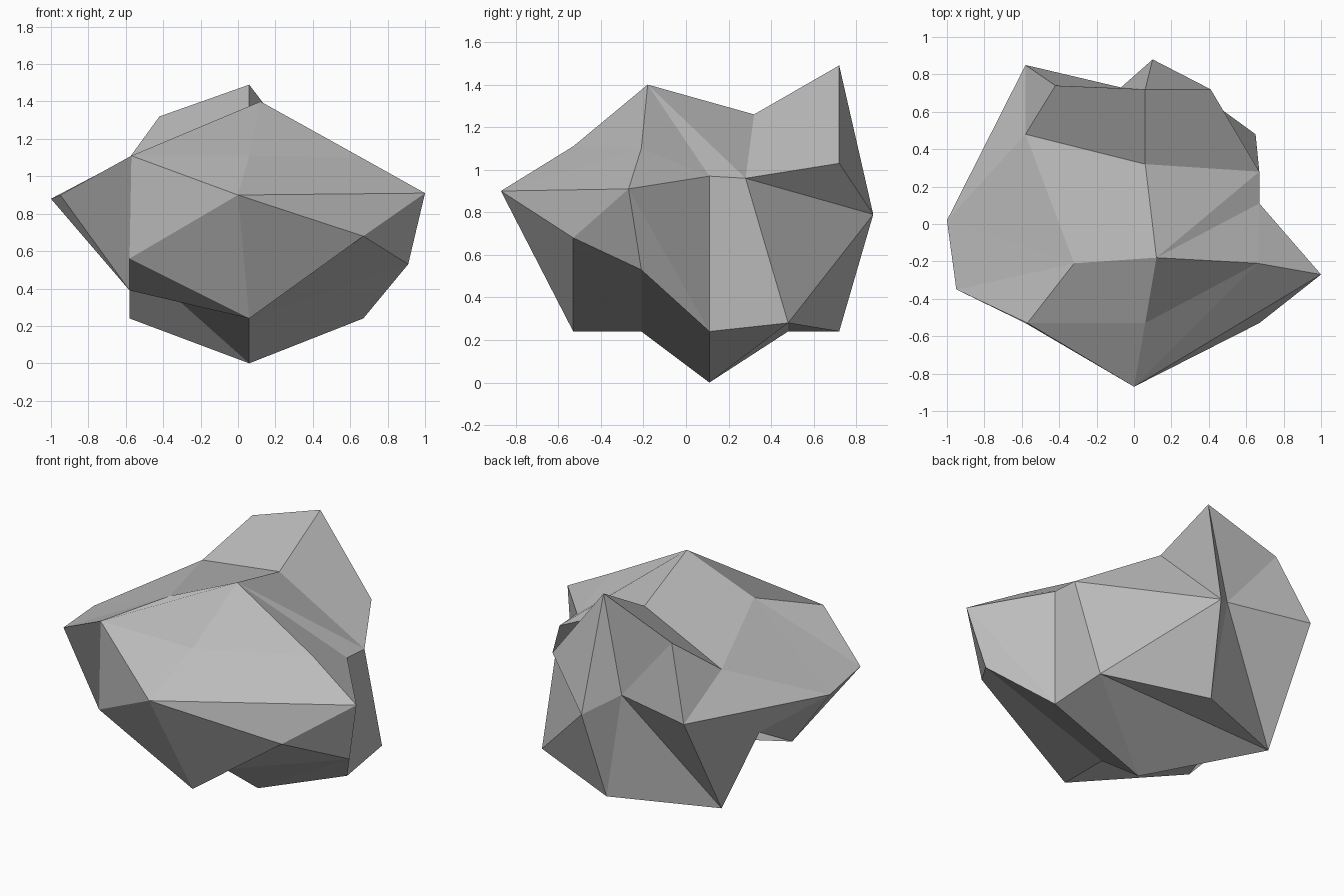
import bpy
import bmesh

if "Cube" in bpy.data.objects:
    bpy.data.objects.remove(bpy.data.objects["Cube"], do_unlink=True)

# Named corners of the boulder, grouped from its front tip to its back
corners = {
    # front tip and brow
    "nose": (0, -.87, .9), "brow_right": (-.57, -.53, 1.11),
    "brow_mid": (.06, -.53, 1.11), "brow_left": (.66, -.21, 1.1),
    "cheek_left": (1, -.27, .91), "jaw_left": (.67, -.53, .68),
    "chin": (.06, -.53, .24), "jaw_right": (-.58, -.53, .56),
    # front half of the body
    "crown": (.12, -.18, 1.4), "crown_right": (-.32, -.21, 1.21),
    "flank_left": (.67, .11, .97), "hip_left": (.67, .11, .24),
    "belly_left": (.91, -.21, .53), "throat": (.06, -.21, .24),
    "belly_right": (-.58, -.21, .39), "cheek_right": (-.95, -.35, .9),
    # rear half of the body
    "saddle": (.06, .32, 1.26), "saddle_right": (-.58, .48, 1.1),
    "saddle_left": (.67, .28, .96), "heel_left": (.65, .48, .28),
    "foot": (.06, .11, 0), "notch_right": (-.58, .11, .57),
    "flank_right": (-1, .02, .88),
    # back
    "peak": (.06, .72, 1.49), "peak_right": (-.42, .74, 1.32),
    "peak_left": (.41, .72, 1.03), "spur": (.1, .88, .79),
    "heel_back": (.04, .72, .24), "heel_right": (-.58, .48, .24),
    "back_right": (-.58, .85, .9), "hollow": (-.07, .73, .9),
}

# Each band joins a front outline to the next one; repeated corners make triangles
bands = [
    ("nose nose nose nose nose nose nose",
     "brow_right brow_mid brow_left cheek_left jaw_left chin jaw_right"),
    ("brow_right brow_mid brow_left brow_left cheek_left cheek_left cheek_left "
     "jaw_left chin chin jaw_right brow_right",
     "crown_right crown crown flank_left flank_left hip_left belly_left "
     "belly_left throat belly_right belly_right cheek_right"),
    ("crown_right crown crown flank_left hip_left hip_left belly_left throat "
     "belly_right cheek_right crown_right",
     "saddle_right saddle saddle_left saddle_left heel_left foot foot foot "
     "notch_right flank_right flank_right"),
    ("saddle_right saddle saddle_left saddle_left heel_left heel_left heel_left "
     "foot notch_right flank_right saddle_right",
     "peak_right peak peak_left spur spur heel_back heel_right "
     "heel_right heel_right back_right back_right"),
    ("peak_right peak peak peak_left spur spur heel_back heel_right back_right",
     "hollow hollow spur spur spur hollow hollow hollow hollow"),
]

bm = bmesh.new()
verts = {name: bm.verts.new(co) for name, co in corners.items()}


def join_band(front, back):
    """Fill the strip between two closed outlines."""
    pairs = list(zip(front.split(), back.split()))
    for (a, b), (d, c) in zip(pairs, pairs[1:] + pairs[:1]):
        loop = list(dict.fromkeys((a, b, c, d)))
        if len(loop) > 2:
            bm.faces.new([verts[n] for n in loop])


for front, back in bands:
    join_band(front, back)
bmesh.ops.recalc_face_normals(bm, faces=bm.faces[:])

# Stone material
stone = bpy.data.materials.new("grey stone")
stone.use_nodes = True
grey = (.5, .5, .5, 1)
stone.diffuse_color = grey
stone.node_tree.nodes["Principled BSDF"].inputs["Base Color"].default_value = grey

# Boulder object, flat shaded
mesh = bpy.data.meshes.new("boulder")
bm.to_mesh(mesh)
bm.free()
mesh.materials.append(stone)
boulder = bpy.data.objects.new("boulder", mesh)
bpy.context.collection.objects.link(boulder)
